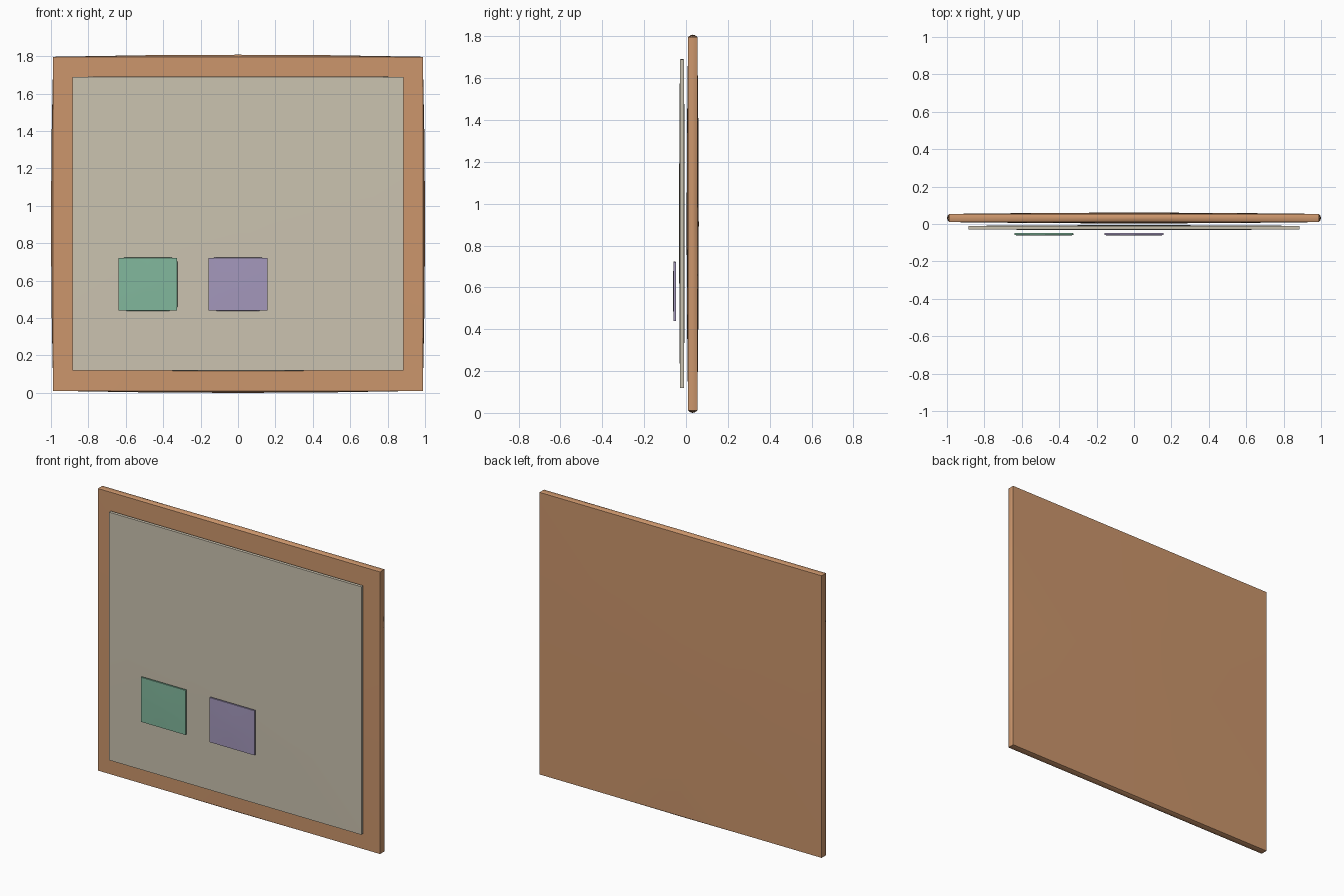
import bpy, bmesh, math

if "Cube" in bpy.data.objects:
    bpy.data.objects.remove(bpy.data.objects["Cube"])


def material(name, rgb):
    m = bpy.data.materials.new(name)
    lin = [((c / 255 + 0.055) / 1.055) ** 2.4 for c in rgb]
    m.diffuse_color = (*lin, 1)
    m.use_nodes = True
    m.node_tree.nodes["Principled BSDF"].inputs["Base Color"].default_value = m.diffuse_color
    return m


def cushion_slab(name, mat, lo, hi, puff, n=4):
    """Thin box whose six faces swell gently outward at their middles."""
    bm = bmesh.new()
    bmesh.ops.create_cube(bm, size=2)
    bmesh.ops.subdivide_edges(bm, edges=bm.edges[:], cuts=n - 1, use_grid_fill=True)
    for v in bm.verts:
        u = v.co.copy()
        for i in range(3):
            j, k = (i + 1) % 3, (i + 2) % 3
            swell = puff[i] * (1 - u[j] ** 2) * (1 - u[k] ** 2)
            v.co[i] = (lo[i] + hi[i]) / 2 + u[i] * ((hi[i] - lo[i]) / 2 + swell)
    me = bpy.data.meshes.new(name)
    bm.to_mesh(me)
    bm.free()
    me.materials.append(mat)
    ob = bpy.data.objects.new(name, me)
    bpy.context.collection.objects.link(ob)
    bpy.ops.object.select_all(action='DESELECT')
    ob.select_set(True)
    bpy.context.view_layer.objects.active = ob
    bpy.ops.object.shade_smooth_by_angle(angle=math.radians(30))
    return ob


wood = material("warm_wood", (204, 150, 108))
board = material("beige_board", (203, 195, 176))
green = material("soft_green", (130, 184, 157))
purple = material("soft_purple", (164, 152, 188))

# Wooden backing slab
cushion_slab("backing_frame", wood, (-0.988, 0.010, 0.011), (0.988, 0.054, 1.797), (0.012, 0.007, 0.011))
# Board face floating just in front
cushion_slab("board_panel", board, (-0.884, -0.029, 0.12), (0.884, -0.010, 1.69), (0.002, 0.004, 0.002))
# Two note cards
for name, mat, cx in (("green_card", green, -0.482), ("purple_card", purple, 0.0)):
    cushion_slab(name, mat, (cx - 0.157, -0.060, 0.44), (cx + 0.157, -0.049, 0.722), (0.001, 0.002, 0.002))
